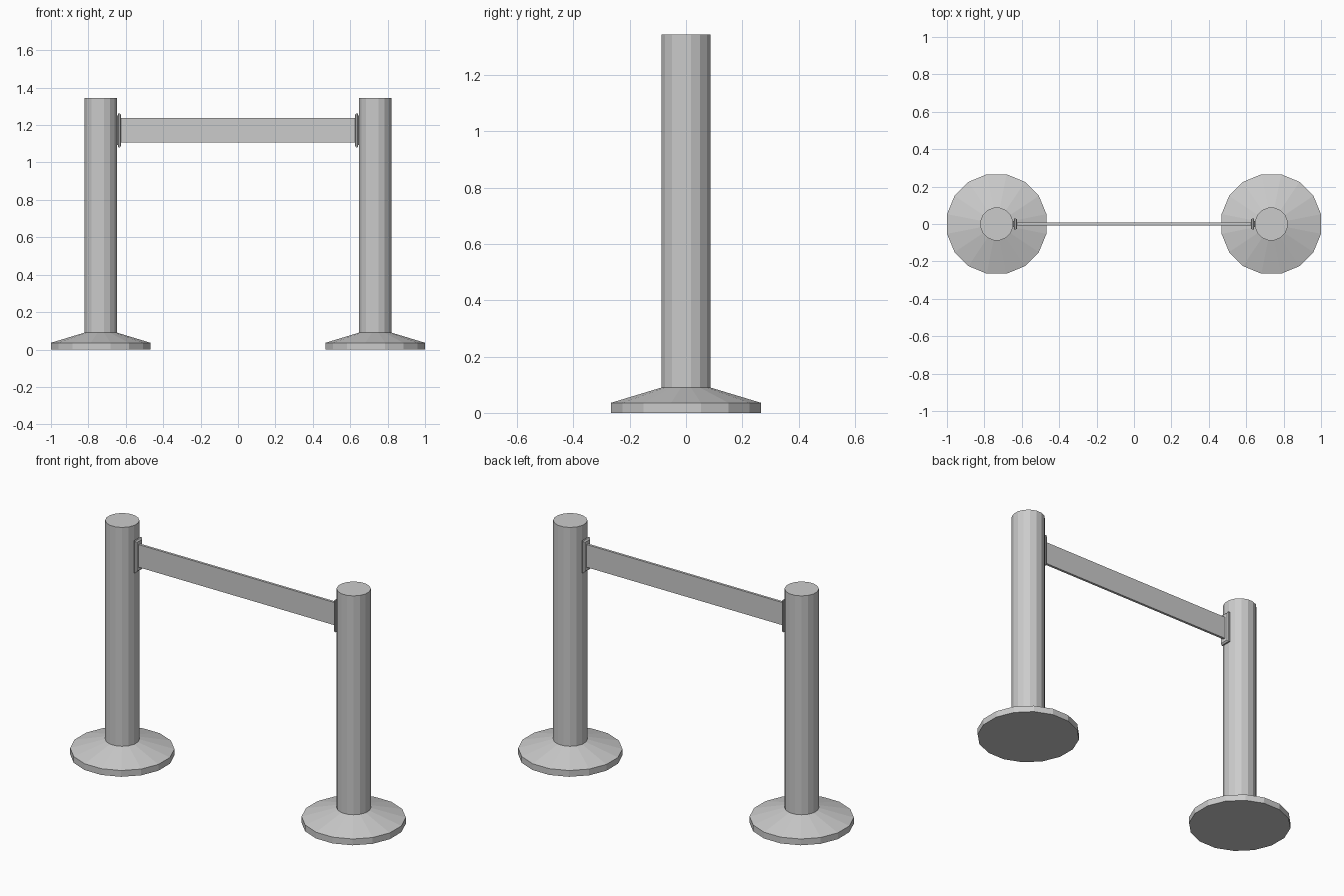
import bpy, bmesh, math

if "Cube" in bpy.data.objects:
    bpy.data.objects.remove(bpy.data.objects["Cube"])

PX = 0.734      # post centre distance from the middle
SIDES = 16
BELT_Z = 1.172


def make_object(name, bm):
    bmesh.ops.recalc_face_normals(bm, faces=bm.faces[:])
    mesh = bpy.data.meshes.new(name)
    bm.to_mesh(mesh)
    bm.free()
    ob = bpy.data.objects.new(name, mesh)
    bpy.context.collection.objects.link(ob)
    return ob


def loft(name, rings):
    """Skin equal-length rings of points and cap both ends."""
    bm = bmesh.new()
    vs = [[bm.verts.new(p) for p in ring] for ring in rings]
    n = len(vs[0])
    for a, b in zip(vs, vs[1:]):
        for i in range(n):
            j = (i + 1) % n
            bm.faces.new((a[i], a[j], b[j], b[i]))
    bm.faces.new(vs[0])
    bm.faces.new(vs[-1])
    return make_object(name, bm)


def circle(cx, r, z):
    step = 2 * math.pi / SIDES
    return [(cx + r * math.cos((i + 0.5) * step), r * math.sin((i + 0.5) * step), z)
            for i in range(SIDES)]


def rect(x, hy, hz):
    return [(x, -hy, BELT_Z - hz), (x, hy, BELT_Z - hz),
            (x, hy, BELT_Z + hz), (x, -hy, BELT_Z + hz)]


for side, s in (("left", -1), ("right", 1)):
    # weighted base with sloped top, running up into the post
    loft(side + "_post_and_base",
         [circle(s * PX, r, z) for r, z in
          ((0.271, 0), (0.271, 0.036), (0.089, 0.09), (0.089, 1.345))])
    # belt bracket: narrow neck against the post, then a flared plate
    loft(side + "_belt_bracket",
         [rect(s * x, hy, hz) for x, hy, hz in
          ((0.66, 0.016, 0.078), (0.643, 0.016, 0.078),
           (0.640, 0.03, 0.091), (0.632, 0.03, 0.091), (0.625, 0.024, 0.083))])

# belt stretched between the brackets
loft("belt", [rect(x, 0.007, 0.065) for x in (-0.628, 0.628)])
